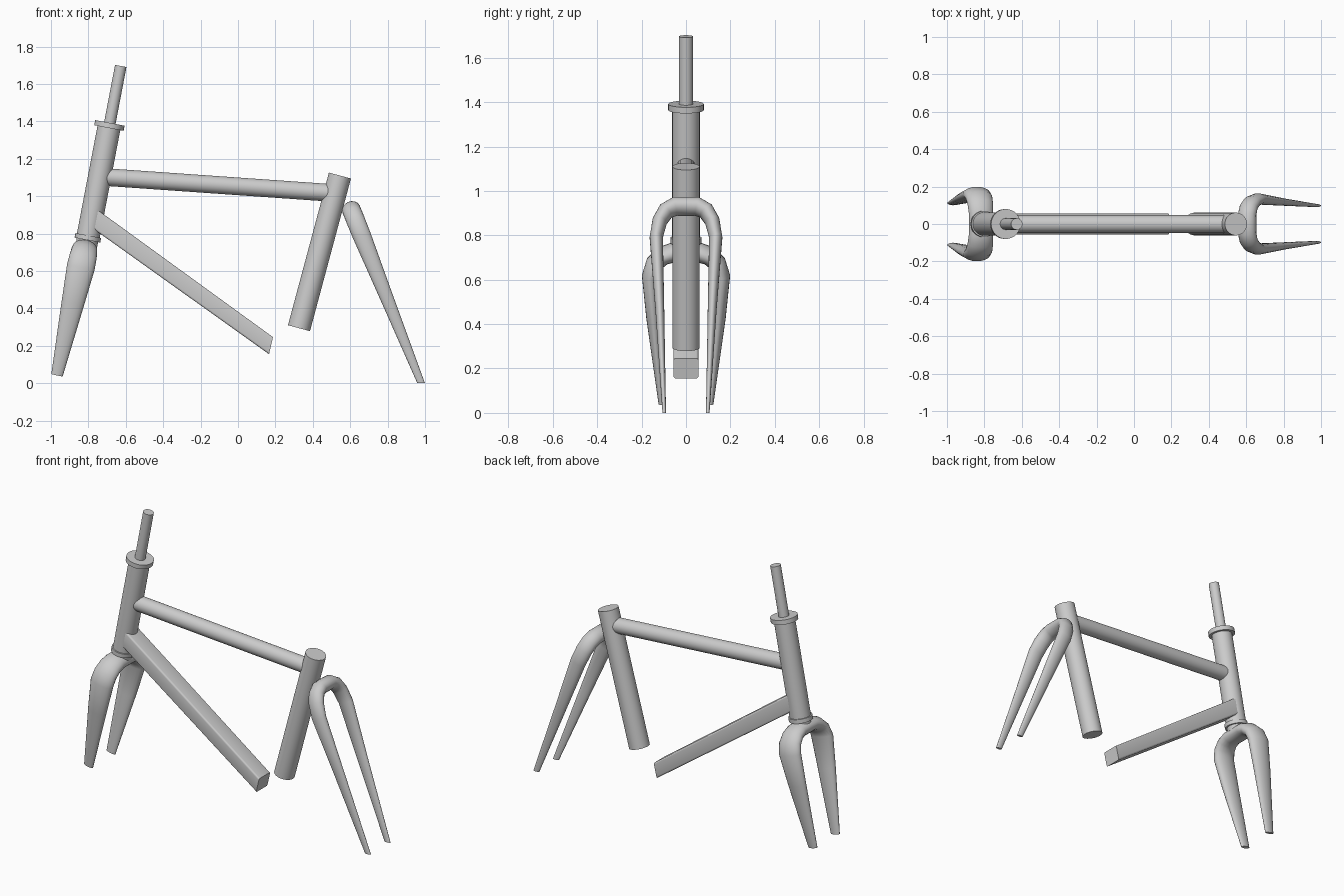
import bpy, bmesh, math
from mathutils import Vector

if "Cube" in bpy.data.objects:
    bpy.data.objects.remove(bpy.data.objects["Cube"])


def finish(name, bm, angle=35):
    """Turn a bmesh into a named object, smooth with sharp edges kept."""
    bmesh.ops.recalc_face_normals(bm, faces=bm.faces[:])
    mesh = bpy.data.meshes.new(name)
    bm.to_mesh(mesh)
    bm.free()
    ob = bpy.data.objects.new(name, mesh)
    bpy.context.collection.objects.link(ob)
    bpy.ops.object.select_all(action='DESELECT')
    ob.select_set(True)
    bpy.context.view_layer.objects.active = ob
    bpy.ops.object.shade_smooth_by_angle(angle=math.radians(angle))
    return ob


def bridge(bm, rings):
    """Skin a list of vertex rings and cap both ends."""
    n = len(rings[0])
    for a, b in zip(rings, rings[1:]):
        for i in range(n):
            j = (i + 1) % n
            bm.faces.new((a[i], a[j], b[j], b[i]))
    bm.faces.new(rings[0])
    bm.faces.new(rings[-1])


def tube(name, start, end, radius, sides=32):
    """Capped round tube between two points (x, z) on the centre plane."""
    p, q = Vector((start[0], 0, start[1])), Vector((end[0], 0, end[1]))
    d = (q - p).normalized()
    side, up = Vector((0, 1, 0)), d.cross(Vector((0, 1, 0)))
    bm = bmesh.new()
    angles = [2 * math.pi * i / sides for i in range(sides)]
    bridge(bm, [[bm.verts.new(c + radius * (math.cos(t) * side + math.sin(t) * up))
                 for t in angles] for c in (p, q)])
    return finish(name, bm)


def fork(name, crown, tip, half, flat_tip=False, sides=20):
    """Tapered U sweep. half = (distance from crown, y, half depth, half thickness)."""
    o, e = Vector((crown[0], 0, crown[1])), Vector((tip[0], 0, tip[1]))
    d, y = (e - o).normalized(), Vector((0, 1, 0))
    depth = d.cross(y)
    path = [(s, -w, a, b) for s, w, a, b in reversed(half[1:])] + half
    bm = bmesh.new()
    rings = []
    for k, (s, w, a, b) in enumerate(path):
        p0, p1 = path[max(k - 1, 0)], path[min(k + 1, len(path) - 1)]
        t = ((p1[0] - p0[0]) * d + (p1[1] - p0[1]) * y).normalized()
        n = depth.cross(t)
        ring = []
        for i in range(sides):
            f = 2 * math.pi * i / sides
            v = o + s * d + w * y + a * math.cos(f) * depth + b * math.sin(f) * n
            if flat_tip and k in (0, len(path) - 1):
                v += d * ((e.z - v.z) / d.z)
            ring.append(bm.verts.new(v))
        rings.append(ring)
    bridge(bm, rings)
    return finish(name, bm, 50)


# Steering axis: head tube, steerer and bearing collars share it
base, axis = Vector((-0.805, 0.765)), Vector((0.188, 0.982))
on_axis = lambda t: base + axis * t
tube("head_tube", on_axis(0.02), on_axis(0.62), 0.062)
tube("upper_collar", on_axis(0.61), on_axis(0.638), 0.08)
tube("lower_collar", on_axis(0.0), on_axis(0.025), 0.07)
tube("crown_ring", on_axis(-0.03), on_axis(0.01), 0.058)
tube("steerer", on_axis(0.6), on_axis(0.948), 0.031)

# Main tubes
tube("top_tube", (-0.71, 1.102), (0.49, 1.018), 0.047)
tube("seat_tube", (0.326, 0.294), (0.545, 1.11), 0.061)

# Down tube: rectangular section with softened long edges
bm = bmesh.new()
outline = [(-0.78, 0.948), (-0.79, 0.837), (0.166, 0.155), (0.187, 0.246)]
bridge(bm, [[bm.verts.new((x, y, z)) for x, z in outline] for y in (-0.056, 0.056)])
bmesh.ops.bevel(bm, geom=[e for e in bm.edges if e.calc_length() > 0.5],
                offset=0.01, segments=3, profile=0.5, affect='EDGES')
finish("down_tube", bm)

# Front fork: deep blades tapering to the tips
fork("front_fork", (-0.818, 0.722), (-0.968, 0.042), [
    (0.0, 0.0, 0.065, 0.045), (0.0, 0.06, 0.067, 0.044),
    (0.015, 0.105, 0.07, 0.042), (0.05, 0.142, 0.073, 0.04),
    (0.105, 0.16, 0.075, 0.039), (0.30, 0.147, 0.061, 0.032),
    (0.696, 0.112, 0.031, 0.012)])

# Rear stays: narrow arch behind the seat tube
fork("rear_stays", (0.605, 0.93), (0.979, 0.0), [
    (0.0, 0.0, 0.05, 0.042), (0.0, 0.05, 0.05, 0.042),
    (0.022, 0.09, 0.05, 0.038), (0.07, 0.118, 0.05, 0.034),
    (0.15, 0.134, 0.049, 0.03), (0.5, 0.118, 0.036, 0.02),
    (1.0, 0.098, 0.019, 0.008)], flat_tip=True)
